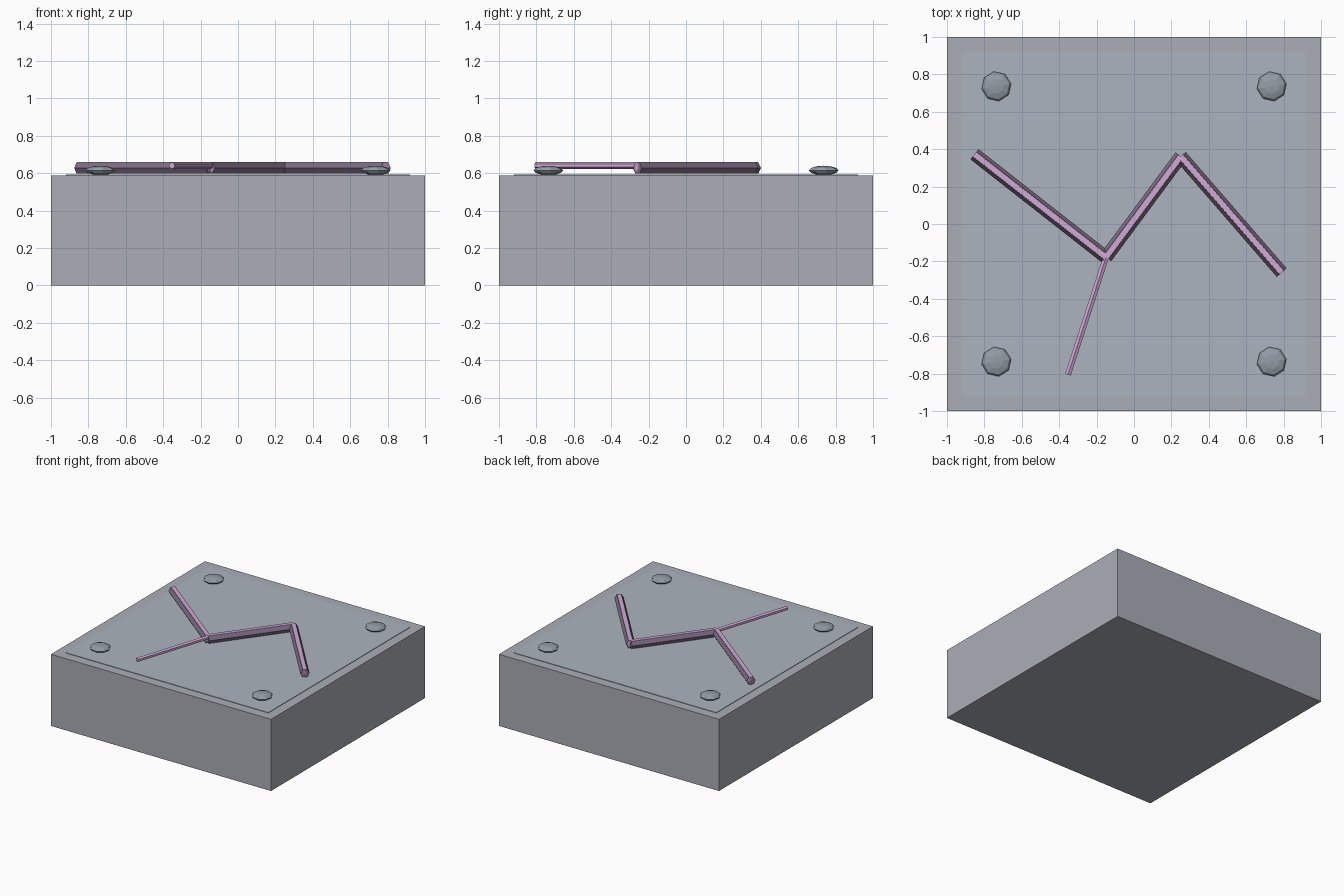
import bpy, math
from mathutils import Vector

if "Cube" in bpy.data.objects:
    bpy.data.objects.remove(bpy.data.objects["Cube"])


def material(name, r, g, b):
    m = bpy.data.materials.new(name)
    m.diffuse_color = (r, g, b, 1)
    m.use_nodes = True
    m.node_tree.nodes["Principled BSDF"].inputs["Base Color"].default_value = m.diffuse_color
    return m


slate = material("slate", 0.40, 0.42, 0.47)
panel_slate = material("panel_slate", 0.41, 0.455, 0.52)
iron = material("iron", 0.29, 0.33, 0.38)
dull_purple = material("dull_purple", 0.21, 0.155, 0.24)
bright_purple = material("bright_purple", 0.64, 0.40, 0.66)


def box(name, size, z0, z1, mat):
    bpy.ops.mesh.primitive_cube_add(size=1, location=(0, 0, (z0 + z1) / 2))
    ob = bpy.context.object
    ob.name = name
    ob.scale = (size, size, z1 - z0)
    ob.data.materials.append(mat)


def bar(name, a, b, z, radius, mat, ridge_up=False):
    # hexagonal bar lying between two points, flat side or ridge up
    a, b = Vector((*a, z)), Vector((*b, z))
    d = b - a
    bpy.ops.mesh.primitive_cylinder_add(vertices=6, radius=radius, depth=d.length)
    ob = bpy.context.object
    ob.name = name
    if ridge_up:
        for v in ob.data.vertices:
            v.co.x, v.co.y = v.co.y, v.co.x
        ob.data.flip_normals()
    ob.location = (a + b) / 2
    ob.rotation_euler = (0, math.pi / 2, math.atan2(d.y, d.x))
    ob.data.materials.append(mat)


# stone block and thin raised top panel
box("block", 2.0, 0, 0.589, slate)
box("top_panel", 1.84, 0.585, 0.593, panel_slate)

# zigzag of three thick dull bars, each with a bright core showing on top
points = [(-0.853, 0.373), (-0.15, -0.178), (0.25, 0.362), (0.79, -0.26)]
for i in range(3):
    a, b = points[i], points[i + 1]
    bar(f"zigzag_bar_{i + 1}", a, b, 0.628, 0.035, dull_purple)
    bar(f"bright_core_{i + 1}", a, b, 0.635, 0.028, bright_purple)

# thin branch from the lower joint
bar("branch_bar", points[1], (-0.353, -0.805), 0.641, 0.018, bright_purple, True)

# flattened faceted studs at the corners
for sx in (-1, 1):
    for sy in (-1, 1):
        bpy.ops.mesh.primitive_uv_sphere_add(
            segments=8, ring_count=6, radius=1,
            location=(sx * 0.736, sy * 0.736, 0.615),
            rotation=(0, 0, math.radians(10)))
        stud = bpy.context.object
        stud.name = "corner_stud"
        stud.scale = (0.08, 0.08, 0.025)
        stud.data.materials.append(iron)
